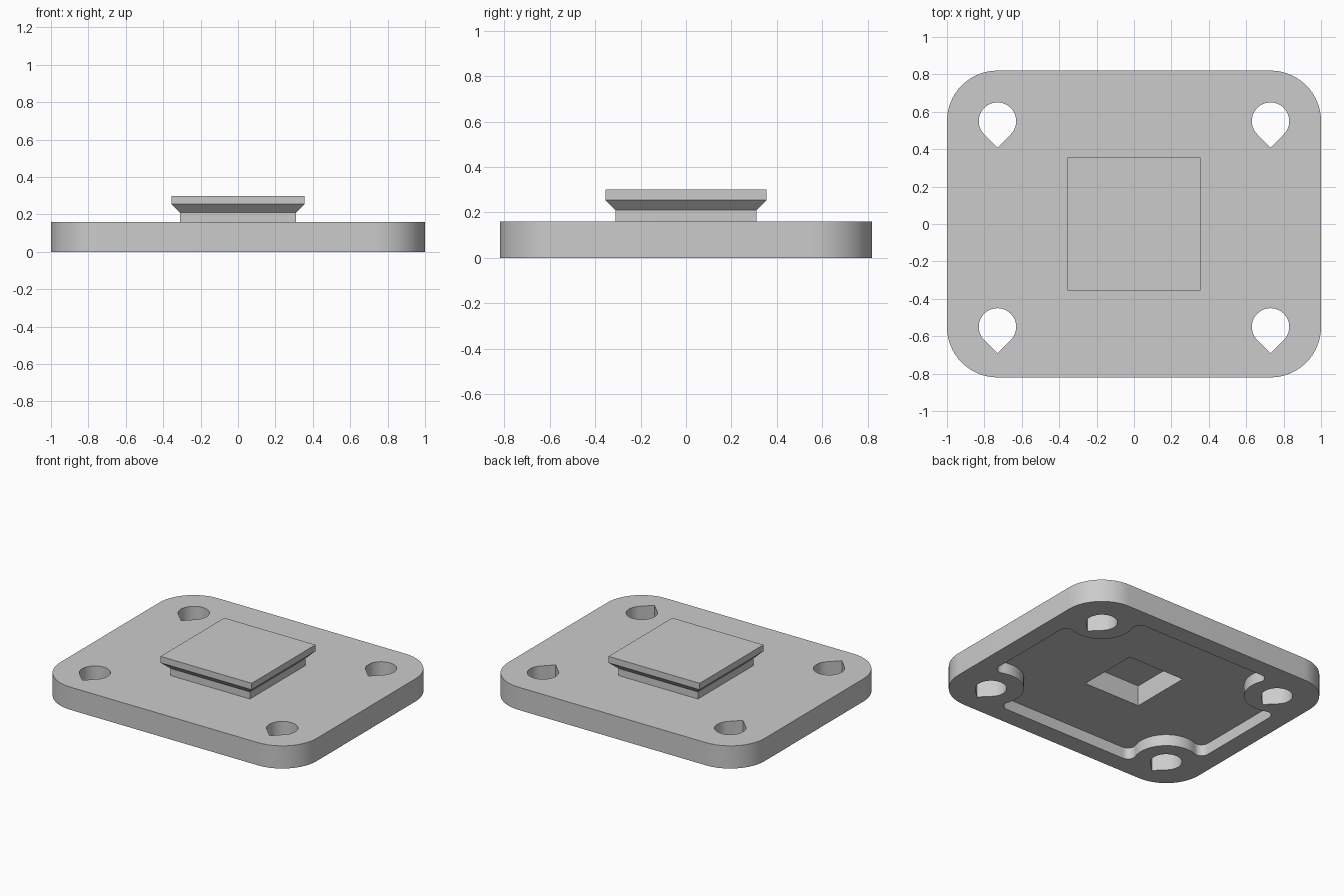
import bpy, bmesh
from math import atan2, cos, sin, sqrt, pi

cube = bpy.data.objects.get("Cube")
if cube:
    bpy.data.objects.remove(cube)

HALF_X, HALF_Y, THICK = 1.0, 0.82, 0.16      # plate
CX, CY, HOLE_R, BOSS_R = 0.73, 0.55, 0.10, 0.21
WALL, RECESS_Z, FILLET = 0.13, 0.08, 0.05    # underside recess

grey = bpy.data.materials.new("plain_grey")
grey.use_nodes = True
colour = (0.6, 0.6, 0.6, 1)
grey.diffuse_color = colour
grey.node_tree.nodes["Principled BSDF"].inputs["Base Color"].default_value = colour


def arc(cx, cy, r, a, b, n):
    return [(cx + r * cos(a + (b - a) * i / n), cy + r * sin(a + (b - a) * i / n))
            for i in range(n + 1)]


def loft(bm, rings):
    """Closed solid through (outline, z) rings of equal length."""
    loops = [[bm.verts.new((x, y, z)) for x, y in pts] for pts, z in rings]
    n = len(loops[0])
    bm.faces.new(loops[0][::-1])
    bm.faces.new(loops[-1])
    for low, high in zip(loops, loops[1:]):
        for i in range(n):
            j = (i + 1) % n
            bm.faces.new((low[i], low[j], high[j], high[i]))


def solid(name, *ring_sets):
    bm = bmesh.new()
    for rings in ring_sets:
        loft(bm, rings)
    bmesh.ops.recalc_face_normals(bm, faces=bm.faces)
    mesh = bpy.data.meshes.new(name)
    bm.to_mesh(mesh)
    bm.free()
    mesh.materials.append(grey)
    obj = bpy.data.objects.new(name, mesh)
    bpy.context.collection.objects.link(obj)
    return obj


def square(h):
    return [(-h, -h), (h, -h), (h, h), (-h, h)]


def combine(target, tool, operation):
    mod = target.modifiers.new(tool.name, 'BOOLEAN')
    mod.operation, mod.solver, mod.object = operation, 'EXACT', tool
    bpy.ops.object.select_all(action='DESELECT')
    bpy.context.view_layer.objects.active = target
    target.select_set(True)
    bpy.ops.object.modifier_apply(modifier=mod.name)
    bpy.data.objects.remove(tool)


# Rounded plate, its corners concentric with the holes
outline = []
for k, (sx, sy) in enumerate([(1, 1), (-1, 1), (-1, -1), (1, -1)]):
    outline += arc(sx * CX, sy * CY, HALF_X - CX, k * pi / 2, (k + 1) * pi / 2, 20)
plate = solid("base_plate", [(outline, 0), (outline, THICK)])

# Raised square mount with an undercut rim
mount = solid("raised_mount", [(square(0.31), 0.12), (square(0.31), 0.21),
                               (square(0.355), 0.255), (square(0.355), 0.3)])
combine(plate, mount, 'UNION')

# Underside recess, wrapping round a boss at each hole
wx, wy, reach = HALF_X - WALL - FILLET, HALF_Y - WALL - FILLET, BOSS_R + FILLET
fx = CX - sqrt(reach ** 2 - (wy - CY) ** 2)
fy = CY - sqrt(reach ** 2 - (wx - CX) ** 2)
a1, a2 = atan2(CY - wy, CX - fx), atan2(CY - fy, CX - wx)
corner = (arc(fx, wy, FILLET, pi / 2, a1, 8)
          + arc(CX, CY, BOSS_R, a1 + pi, a2 + pi, 20)[1:-1]
          + arc(wx, fy, FILLET, a2, 0, 8))
recess = (corner + [(x, -y) for x, y in corner[::-1]]
          + [(-x, -y) for x, y in corner] + [(-x, y) for x, y in corner[::-1]])
combine(plate, solid("recess_cutter", [(recess, -0.1), (recess, RECESS_Z)]), 'DIFFERENCE')

# Square pocket up into the mount
combine(plate, solid("pocket_cutter", [(square(0.22), -0.1), (square(0.22), 0.225)]),
        'DIFFERENCE')

# Teardrop through holes, all pointing forward
drops = []
for sx in (-1, 1):
    for sy in (-1, 1):
        x, y = sx * CX, sy * CY
        drop = arc(x, y, HOLE_R, -pi / 4, 5 * pi / 4, 32) + [(x, y - HOLE_R * sqrt(2))]
        drops.append([(drop, -0.1), (drop, 0.25)])
combine(plate, solid("hole_cutter", *drops), 'DIFFERENCE')

bpy.ops.object.shade_smooth_by_angle()
